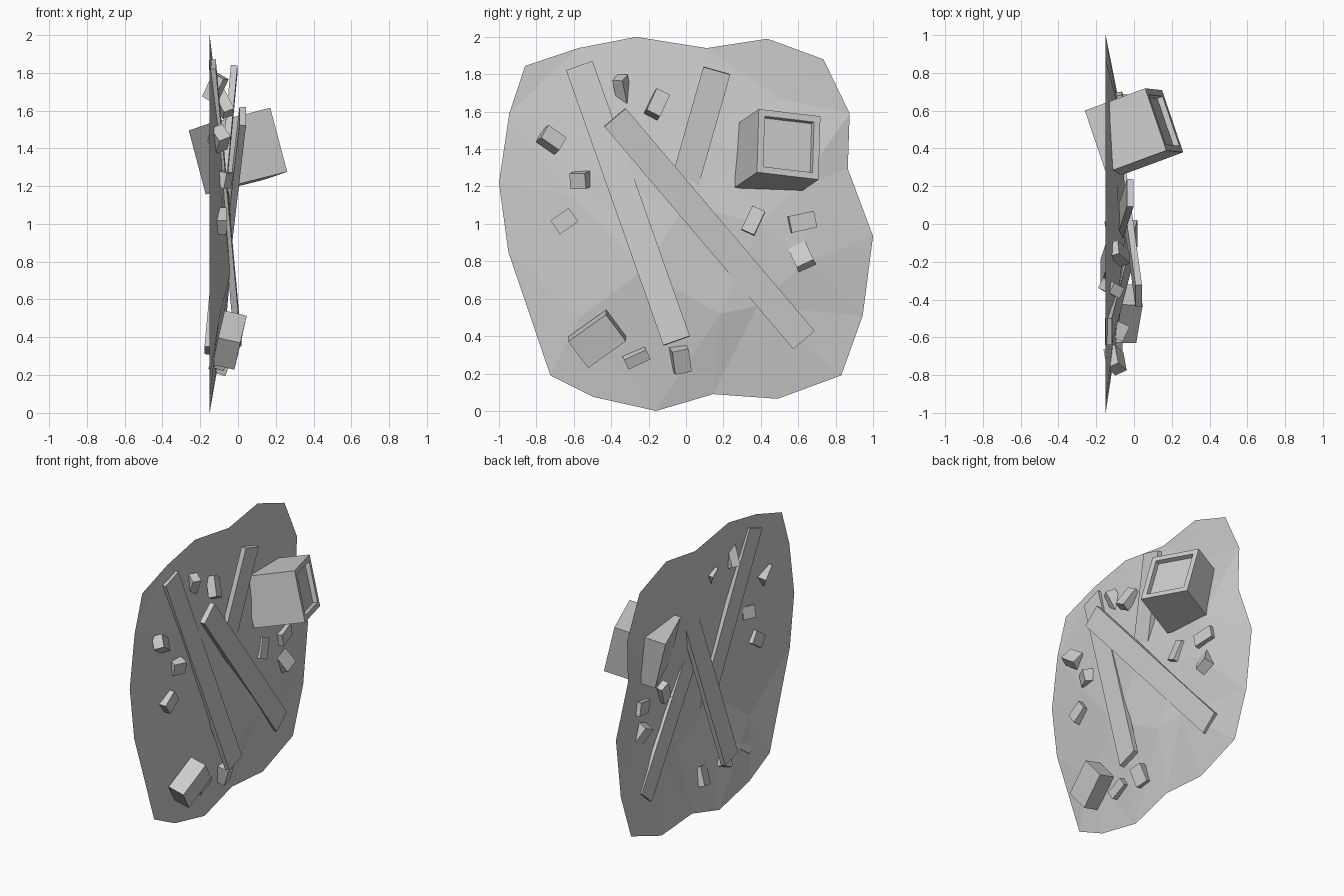
import bpy, bmesh
from math import radians
from mathutils import Vector, Matrix, Euler
from mathutils.geometry import delaunay_2d_cdt

cube = bpy.data.objects.get("Cube")
if cube:
    bpy.data.objects.remove(cube, do_unlink=True)

grey = bpy.data.materials.new("rubble_grey")
grey.use_nodes = True
colour = (0.6, 0.6, 0.6, 1)
grey.diffuse_color = colour
grey.node_tree.nodes["Principled BSDF"].inputs["Base Color"].default_value = colour


def add_object(name, bm):
    mesh = bpy.data.meshes.new(name)
    bm.to_mesh(mesh)
    bm.free()
    mesh.materials.append(grey)
    obj = bpy.data.objects.new(name, mesh)
    bpy.context.collection.objects.link(obj)
    return obj


def frame(x_axis, y_axis, z_axis, centre):
    rot = Matrix((x_axis, y_axis, z_axis)).transposed()
    return Matrix.Translation(centre) @ rot.to_4x4()


def block(name, matrix, size):
    bm = bmesh.new()
    bmesh.ops.create_cube(bm, size=1)
    bmesh.ops.scale(bm, vec=size, verts=bm.verts)
    bmesh.ops.transform(bm, matrix=matrix, verts=bm.verts)
    return add_object(name, bm)


# Ground sheet: flat ragged rim with a low faceted mound (y, z, x)
rim = [(-.86, 1.845), (-.575, 1.94), (-.265, 2), (.11, 1.94), (.435, 1.99),
       (.735, 1.88), (.875, 1.59), (.865, 1.295), (1, .935), (.945, .51),
       (.83, .19), (.49, .065), (.145, .09), (-.16, 0), (-.495, .075),
       (-.725, .19), (-.95, .85), (-1, 1.22), (-.945, 1.59)]
mound = [(-.23, .75, -.04), (.18, .52, -.06), (-.57, .5, -.1), (.38, .56, -.08),
         (.5, 1.67, -.145), (0, 1.1, -.04), (.4, 1, -.06), (.6, 1.2, -.08),
         (-.6, 1.15, -.09), (-.35, 1.4, -.08), (.05, 1.5, -.09), (.65, .8, -.08)]
points = [Vector(p) for p in rim] + [Vector(p[:2]) for p in mound]
depth = [-.15] * len(rim) + [p[2] for p in mound]
verts, _, faces, origins, _, _ = delaunay_2d_cdt(
    points, [], [list(reversed(range(len(rim))))], 1, 1e-5)
bm = bmesh.new()
corners = [bm.verts.new((depth[o[0]], v.x, v.y)) for v, o in zip(verts, origins)]
for f in faces:
    bm.faces.new([corners[i] for i in f])
for f in bm.faces:
    f.normal_update()
    if f.normal.x < 0:
        f.normal_flip()
add_object("ground_sheet", bm)


# Planks between two end points, broad side facing +x
def plank(name, top, bottom):
    top, bottom = Vector(top), Vector(bottom)
    along = (top - bottom).normalized()
    across = along.cross(Vector((1, 0, 0))).normalized()
    out = across.cross(along)
    block(name, frame(out, across, along, (top + bottom) / 2),
          (.035, .15, (top - bottom).length))


plank("left_plank", (-.135, -.57, 1.845), (0, -.05, .375))
plank("diagonal_plank", (.025, -.38, 1.57), (-.115, .63, .38))
plank("upper_plank", (-.02, .165, 1.82), (-.16, -.26, .33))

# Crate with a recessed panel on its outer face
up = Vector((-.09, .01, .34)).normalized()
side = Vector((-.11, .325, -.04)).normalized()
out = side.cross(up).normalized()
side = up.cross(out)
bm = bmesh.new()
bmesh.ops.create_cube(bm, size=.35)
bm.faces.ensure_lookup_table()
panel = max(bm.faces, key=lambda f: f.calc_center_median().x)
bmesh.ops.inset_region(bm, faces=[panel], thickness=.05)
bmesh.ops.inset_region(bm, faces=[panel], thickness=.004, depth=-.03)
bmesh.ops.transform(bm, matrix=frame(out, side, up, (0, .49, 1.385)), verts=bm.verts)
add_object("crate", bm)

# Scattered chunks: centre, size, rotation in degrees
chunks = [
    ((-.12, -.34, 1.72), (.07, .06, .14), (12, 25, -30)),
    ((-.08, -.155, 1.64), (.06, .08, .14), (-25, -25, 5)),
    ((-.10, -.72, 1.45), (.07, .12, .09), (-30, -30, 10)),
    ((-.08, -.565, 1.235), (.07, .09, .085), (5, 10, -25)),
    ((-.09, -.65, 1.015), (.06, .12, .09), (35, 0, 0)),
    ((-.045, -.475, .385), (.12, .25, .18), (37, 10, -8)),
    ((-.10, -.265, .285), (.07, .13, .06), (25, 20, 0)),
    ((-.09, -.03, .275), (.08, .09, .13), (8, 20, 10)),
    ((-.07, .36, 1.015), (.06, .075, .14), (-25, -8, -5)),
    ((-.08, .62, 1.01), (.06, .14, .09), (12, 0, 10)),
    ((-.08, .62, .825), (.07, .1, .12), (25, -25, 0)),
]
for centre, size, angles in chunks:
    turn = Euler([radians(a) for a in angles], 'ZYX').to_matrix().to_4x4()
    block("rubble_chunk", Matrix.Translation(centre) @ turn, size)
